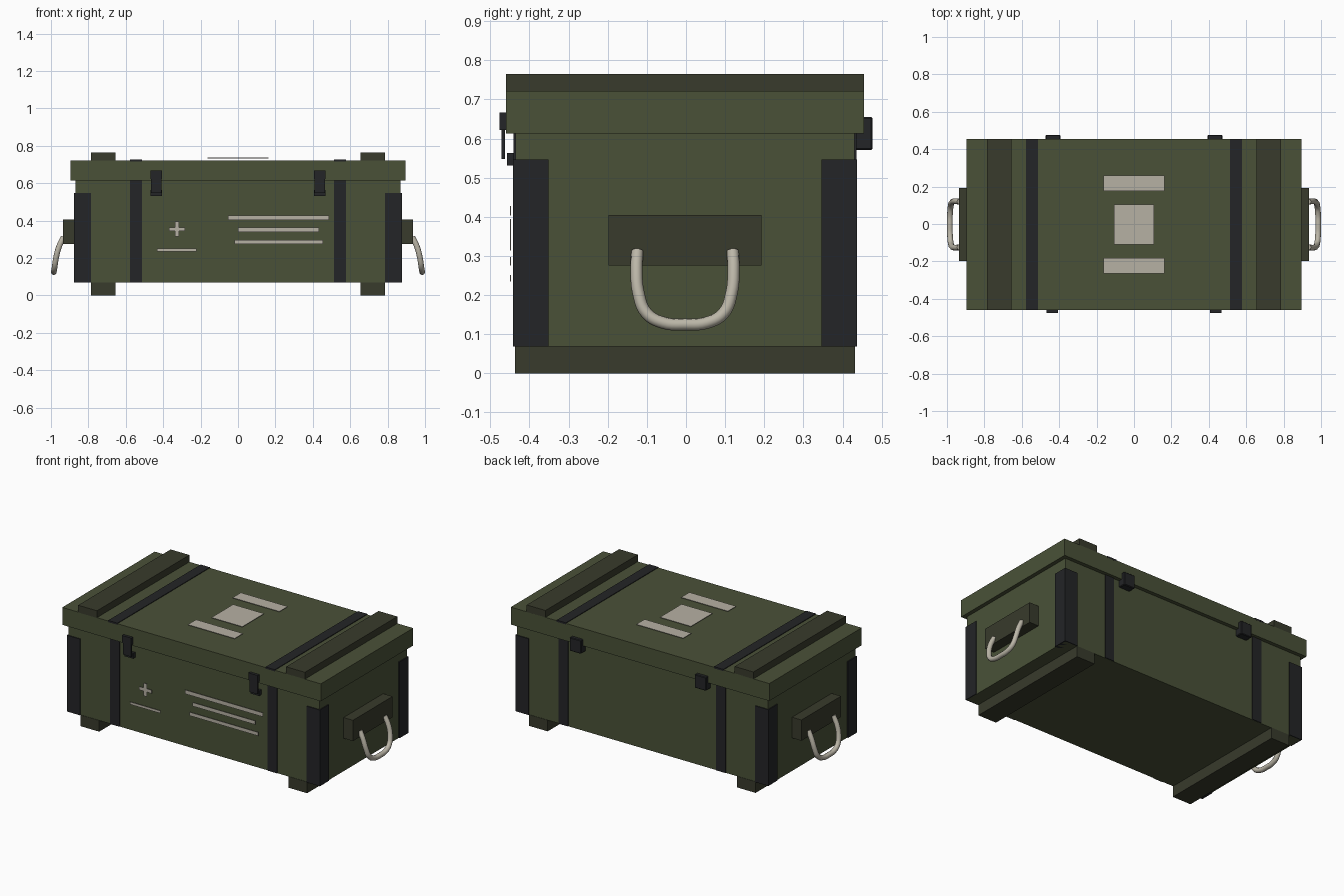
import bpy, bmesh
from mathutils import Matrix, Vector

if "Cube" in bpy.data.objects:
    bpy.data.objects.remove(bpy.data.objects["Cube"])

YC = -0.0025  # crate centre line; latches and hinges stick out unequally


def material(name, rgb):
    m = bpy.data.materials.new(name)
    m.diffuse_color = (*rgb, 1)
    m.use_nodes = True
    m.node_tree.nodes["Principled BSDF"].inputs["Base Color"].default_value = m.diffuse_color
    return m


OLIVE = material("olive_paint", (0.068, 0.083, 0.039))
DARK = material("dark_olive_paint", (0.040, 0.043, 0.025))
METAL = material("black_metal", (0.017, 0.018, 0.020))
ROPE = material("rope", (0.50, 0.47, 0.39))
STENCIL = material("stencil_paint", (0.47, 0.44, 0.37))


def box(name, x, y, z, mat, bevel=0):
    """Box from (min, max) ranges."""
    lo, hi = Vector((x[0], y[0], z[0])), Vector((x[1], y[1], z[1]))
    bm = bmesh.new()
    bmesh.ops.create_cube(bm, size=1, matrix=Matrix.Translation((lo + hi) / 2)
                          @ Matrix.Diagonal((*(hi - lo), 1)))
    me = bpy.data.meshes.new(name)
    bm.to_mesh(me)
    bm.free()
    me.materials.append(mat)
    ob = bpy.data.objects.new(name, me)
    bpy.context.collection.objects.link(ob)
    if bevel:
        b = ob.modifiers.new("bevel", 'BEVEL')
        b.width, b.segments = bevel, 1
    return ob


def around(half):
    return (YC - half, YC + half)


def span(s, a, b):
    return tuple(sorted((s * a, s * b)))


# Main box and lid
box("crate_body", (-0.87, 0.87), around(0.433), (0.069, 0.615), OLIVE)
box("lid", (-0.895, 0.895), around(0.457), (0.613, 0.722), OLIVE)

for s, side in ((-1, "left"), (1, "right")):
    # Skids and lid battens
    box(f"skid_{side}", span(s, 0.655, 0.785), around(0.435), (0, 0.07), DARK)
    box(f"lid_batten_{side}", span(s, 0.655, 0.785), around(0.457), (0.72, 0.765), DARK)
    # Metal strap over the lid
    box(f"lid_strap_{side}", span(s, 0.513, 0.577), around(0.4575), (0.715, 0.726), METAL)

    for t, end in ((-1, "front"), (1, "back")):
        # Corner irons and vertical straps
        cy = sorted((YC + t * 0.349, YC + t * 0.439))
        box(f"corner_iron_{end}_{side}", span(s, 0.785, 0.876), cy, (0.069, 0.546), METAL)
        sy = sorted((YC + t * 0.42, YC + t * 0.438))
        box(f"body_strap_{end}_{side}", span(s, 0.513, 0.577), sy, (0.07, 0.614), METAL)

    # Front latch: lid plate, hasp and body catch
    box(f"latch_plate_{side}", span(s, 0.406, 0.469), (-0.477, -0.458), (0.622, 0.667), METAL)
    box(f"latch_hasp_{side}", span(s, 0.409, 0.465), (-0.472, -0.463), (0.547, 0.64), METAL)
    box(f"latch_catch_{side}", span(s, 0.406, 0.467), (-0.458, -0.433), (0.531, 0.563), METAL)

    # Back hinge
    box(f"hinge_{side}", span(s, 0.394, 0.472), (0.428, 0.477), (0.57, 0.655), METAL, 0.004)

    # Handle block
    box(f"handle_block_{side}", span(s, 0.865, 0.935), around(0.196), (0.275, 0.405), DARK)

    # Rope handle: tube swept along a hanging loop
    half = [(0.932, 0.122, 0.312), (0.955, 0.124, 0.265), (0.972, 0.119, 0.205),
            (0.980, 0.098, 0.153), (0.984, 0.055, 0.129)]
    path = half + [(0.985, 0, 0.125)] + [(x, -y, z) for x, y, z in reversed(half)]
    cu = bpy.data.curves.new(f"rope_handle_{side}", 'CURVE')
    cu.dimensions = '3D'
    cu.bevel_depth, cu.bevel_resolution = 0.0155, 3
    cu.resolution_u, cu.use_fill_caps = 5, True
    sp = cu.splines.new('BEZIER')
    sp.bezier_points.add(len(path) - 1)
    for p, (x, y, z) in zip(sp.bezier_points, path):
        p.co = (s * x, y + YC, z)
        p.handle_left_type = p.handle_right_type = 'AUTO'
    cu.materials.append(ROPE)
    bpy.context.collection.objects.link(bpy.data.objects.new(f"rope_handle_{side}", cu))

# Painted marks on the front
front_marks = {
    "bar_top": ((-0.053, 0.487), (0.403, 0.428)),
    "bar_middle": ((0.0, 0.433), (0.340, 0.363)),
    "bar_bottom": ((-0.020, 0.454), (0.275, 0.297)),
    "cross_horizontal": ((-0.370, -0.284), (0.343, 0.364)),
    "cross_vertical": ((-0.338, -0.316), (0.314, 0.394)),
    "underline": ((-0.434, -0.222), (0.235, 0.251)),
}
for name, (x, z) in front_marks.items():
    box("front_mark_" + name, x, (-0.450, -0.447), z, STENCIL)

# Painted marks on the lid
box("lid_mark_square", (-0.107, 0.107), around(0.107), (0.733, 0.736), STENCIL)
for t, end in ((-1, "front"), (1, "back")):
    y = sorted((YC + t * 0.18, YC + t * 0.262))
    box(f"lid_mark_bar_{end}", (-0.162, 0.162), y, (0.733, 0.736), STENCIL)
